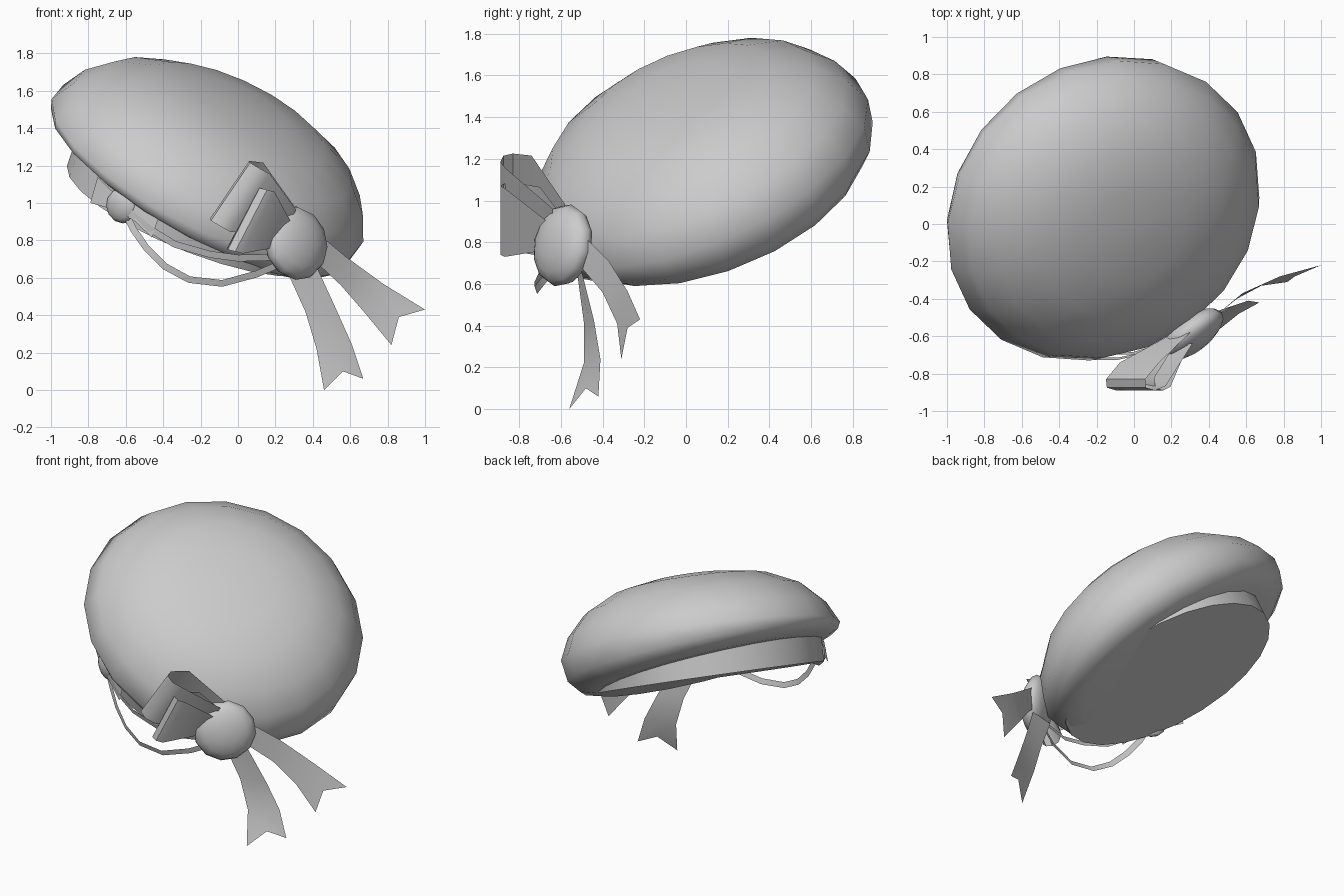
import bpy, math
from mathutils import Vector, Matrix

if "Cube" in bpy.data.objects:
    bpy.data.objects.remove(bpy.data.objects["Cube"])


def make(name, verts, faces, angle=50):
    me = bpy.data.meshes.new(name)
    me.from_pydata([tuple(v) for v in verts], [], faces)
    me.update()
    ob = bpy.data.objects.new(name, me)
    bpy.context.collection.objects.link(ob)
    bpy.ops.object.select_all(action='DESELECT')
    ob.select_set(True)
    bpy.context.view_layer.objects.active = ob
    bpy.ops.object.mode_set(mode='EDIT')
    bpy.ops.mesh.select_all(action='SELECT')
    bpy.ops.mesh.normals_make_consistent(inside=False)
    bpy.ops.object.mode_set(mode='OBJECT')
    bpy.ops.object.shade_smooth_by_angle(angle=math.radians(angle))
    return ob


def lathe(profile, n):
    """Revolved profile with end caps, local z axis."""
    verts, faces = [], []
    for r, z in profile:
        for i in range(n):
            a = 2 * math.pi * i / n
            verts.append(Vector((r * math.cos(a), r * math.sin(a), z)))
    for j in range(len(profile) - 1):
        for i in range(n):
            k = (i + 1) % n
            faces.append((j * n + i, j * n + k, (j + 1) * n + k, (j + 1) * n + i))
    faces.append(tuple(range(n)))
    faces.append(tuple(range((len(profile) - 1) * n, len(profile) * n)))
    return verts, faces


def frame(axis):
    """Rotation taking z to the axis with x and y staying near the world's."""
    return Vector((0, 0, 1)).rotation_difference(Vector(axis)).to_matrix()


def strip(name, rows):
    """Sheet of ribbon from rows of points."""
    w = len(rows[0])
    verts = [Vector(p) for row in rows for p in row]
    faces = [(j * w + i, j * w + i + 1, (j + 1) * w + i + 1, (j + 1) * w + i)
             for j in range(len(rows) - 1) for i in range(w - 1)]
    return make(name, verts, faces, 40)


# Beret: domed cap with a flatter, slanted underside
profile = [(.06, .42), (.28, .405), (.5, .36), (.7, .26), (.82, .135), (.885, 0),
           (.865, -.09), (.8, -.14), (.71, -.16), (.35, -.16), (.05, -.16)]
verts, faces = lathe(profile, 20)
for v in verts:
    if v.z < 0:
        v.z *= 1 + .5 * v.x + .38 * v.y
    v.z += .015 * max(0, -(v.x + v.y) / 1.25)
rot = frame((.42, -.35, .84))
verts = [rot @ v + Vector((-.165, .08, 1.15)) for v in verts]
target = [(-1, .67), (-.73, .895), (.59, 1.78)]
for k, (lo, hi) in enumerate(target):
    a, b = min(v[k] for v in verts), max(v[k] for v in verts)
    for v in verts:
        v[k] = lo + (v[k] - a) * (hi - lo) / (b - a)
make("beret", verts, faces)

# Head band under the beret
verts, faces = lathe([(.73, 0), (.74, .2)], 24)
rot = frame((.36, -.27, .89))
make("head_band", [rot @ v + Vector((-.235, .055, .935)) for v in verts], faces)


# Bow knots: flattened balls
def knot(name, centre, radius, depth, axis):
    bpy.ops.mesh.primitive_uv_sphere_add(segments=12, ring_count=8)
    ob = bpy.context.object
    ob.name = name
    ob.data.transform(Matrix.Translation(centre) @ frame(axis).to_4x4()
                      @ Matrix.Diagonal((radius, radius, depth, 1)))
    bpy.ops.object.shade_smooth()


knot("large_knot", (.31, -.59, .785), .2, .09, (.6, -.78, .15))
knot("small_knot", (-.62, -.57, .985), .095, .045, (-.5, -.85, -.1))

# Small bow wings on the band
strip("small_bow_wings", [
    [(-.79, -.45, 1.0), (-.75, -.46, 1.14)],
    [(-.70, -.54, .975), (-.68, -.55, 1.07)],
    [(-.63, -.59, .95), (-.61, -.59, 1.02)],
    [(-.55, -.63, .90), (-.53, -.64, 1.01)],
    [(-.46, -.66, .815), (-.41, -.68, .965)]])


# Large bow loops, pinched at the knot
def loop(name, half, path):
    h = Vector(half)
    rows = []
    for i, p in enumerate(path):
        s = .4 if i in (0, len(path) - 1) else 1
        rows.append([Vector(p) - h * s, Vector(p) + h * s])
    strip(name, rows)


loop("upper_bow_loop", (.105, 0, .155), [
    (.27, -.64, .90), (.065, -.865, 1.0), (.01, -.89, 1.03), (-.04, -.875, 1.06),
    (-.045, -.83, 1.07), (.03, -.74, 1.06), (.26, -.58, .92)])
loop("lower_bow_loop", (.085, 0, .165), [
    (.25, -.66, .83), (.11, -.87, .895), (.07, -.89, .905), (.03, -.875, .915),
    (.025, -.82, .92), (.1, -.70, .90), (.26, -.58, .84)])


# Ribbon tails with notched ends
def tail(name, left, right, notch):
    rows = [[Vector(a), (Vector(a) + Vector(b)) / 2, Vector(b)] for a, b in zip(left, right)]
    rows[-1][1] = Vector(notch)
    strip(name, rows)


tail("side_tail",
     [(.40, -.52, .86), (.58, -.37, .71), (.78, -.28, .565), (1.0, -.22, .43)],
     [(.40, -.52, .70), (.55, -.40, .56), (.68, -.33, .41), (.82, -.31, .24)],
     (.86, -.28, .39))
tail("lower_tail",
     [(.26, -.52, .64), (.36, -.49, .42), (.42, -.49, .22), (.46, -.56, 0)],
     [(.42, -.50, .66), (.53, -.44, .42), (.61, -.41, .24), (.67, -.42, .06)],
     (.56, -.48, .10))


# Thin cords hanging between the two bows
def cord(name, path):
    pts = [Vector(p) for p in path]
    rows = []
    for i, p in enumerate(pts):
        t = pts[min(i + 1, len(pts) - 1)] - pts[max(i - 1, 0)]
        w = t.cross(Vector((.1, 1, .35))).normalized() * .019
        rows.append([p - w, p + w])
    strip(name, rows)


cord("long_cord", [(-.6, -.59, .94), (-.56, -.61, .86), (-.49, -.65, .76), (-.39, -.69, .66),
                   (-.26, -.72, .59), (-.085, -.72, .57), (.1, -.68, .62), (.24, -.62, .68)])
cord("short_cord", [(-.58, -.62, .95), (-.47, -.66, .86), (-.34, -.68, .78), (-.15, -.69, .725),
                    (0, -.69, .705), (.2, -.63, .71)])
